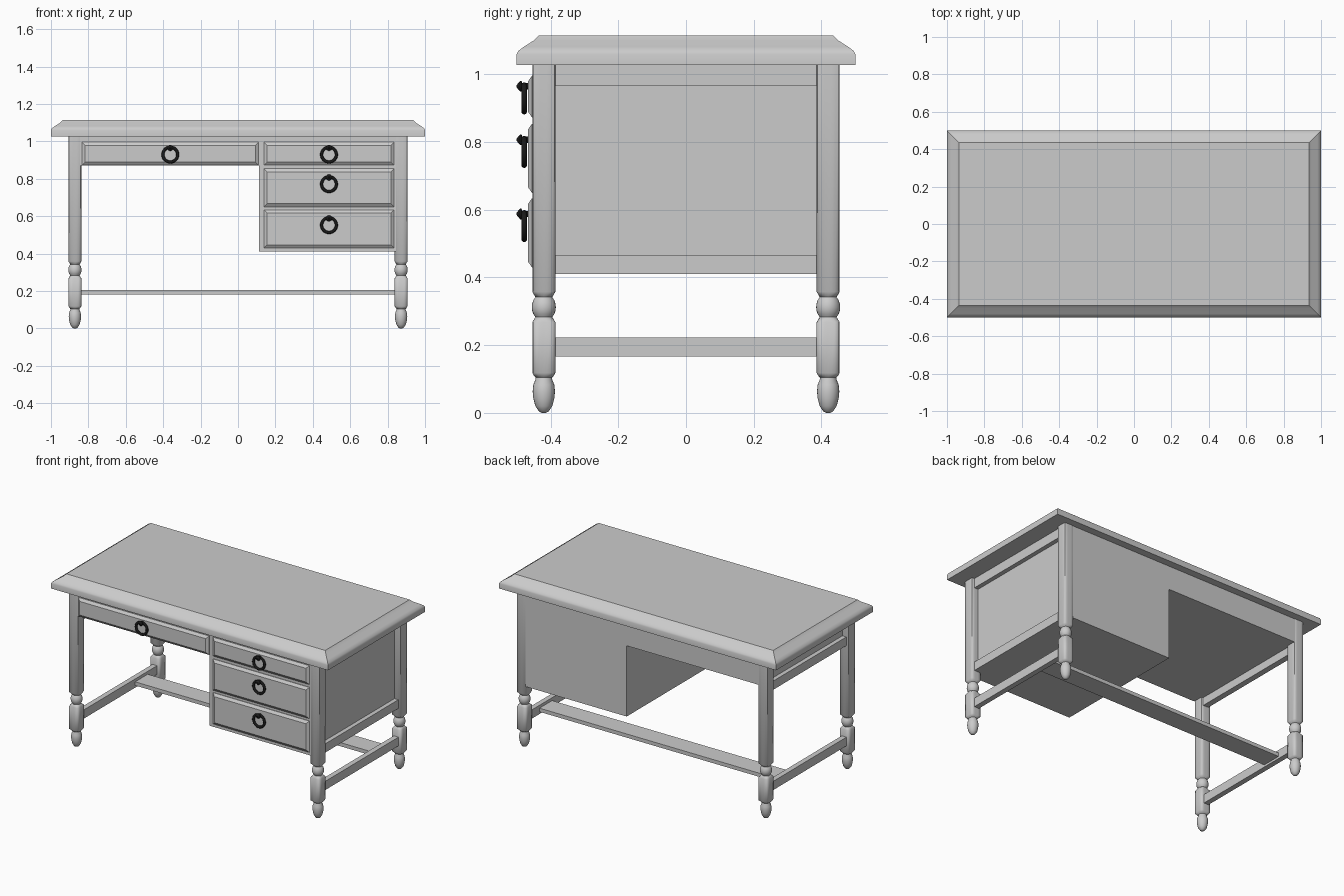
import bpy, bmesh
from math import sin, cos, pi, radians

if "Cube" in bpy.data.objects:
    bpy.data.objects.remove(bpy.data.objects["Cube"])


def finish(bm, name, smooth=None):
    bmesh.ops.recalc_face_normals(bm, faces=bm.faces)
    me = bpy.data.meshes.new(name)
    bm.to_mesh(me)
    bm.free()
    ob = bpy.data.objects.new(name, me)
    bpy.context.collection.objects.link(ob)
    if smooth:
        bpy.ops.object.select_all(action='DESELECT')
        ob.select_set(True)
        bpy.context.view_layer.objects.active = ob
        bpy.ops.object.shade_smooth_by_angle(angle=radians(smooth))
    return ob


def loft(name, rings, smooth=None):
    """Skin a stack of equal-sized point rings and cap both ends."""
    bm = bmesh.new()
    loops = [[bm.verts.new(p) for p in ring] for ring in rings]
    n = len(loops[0])
    for a, b in zip(loops, loops[1:]):
        for i in range(n):
            j = (i + 1) % n
            bm.faces.new((a[i], a[j], b[j], b[i]))
    bm.faces.new(loops[0])
    bm.faces.new(loops[-1])
    return finish(bm, name, smooth)


def box(name, x0, x1, y0, y1, z0, z1):
    return loft(name, [[(x0, y0, z), (x1, y0, z), (x1, y1, z), (x0, y1, z)]
                       for z in (z0, z1)])


# Desk top with a moulded edge: (inset, height)
edge = [(0, 1.027), (0, 1.06), (.004, 1.069), (.02, 1.081), (.05, 1.1), (.065, 1.115)]
loft("desk_top", [[(-1 + d, -.5 + d, z), (1 - d, -.5 + d, z),
                   (1 - d, .5 - d, z), (-1 + d, .5 - d, z)] for d, z in edge], 40)

# Legs: (height, half width, corner reach); reach 1 is round, 1.3 is a softened square
SQ = 1.3
profile = [(0, .006, 1), (.004, .014, 1), (.02, .025, 1), (.043, .031, 1),
           (.063, .033, 1), (.083, .031, 1), (.098, .025, 1), (.104, .024, 1),
           (.108, .028, 1.1), (.118, .034, SQ), (.268, .034, SQ), (.278, .028, 1.1),
           (.283, .025, 1), (.292, .031, 1), (.302, .0345, 1), (.312, .0355, 1),
           (.322, .0345, 1), (.333, .031, 1), (.342, .025, 1), (.347, .028, 1.1),
           (.358, .034, SQ), (1.03, .034, SQ)]


def leg_ring(z, h, k):
    pts = []
    for i in range(24):
        a = 2 * pi * i / 24
        r = h * min(k, 1 / max(abs(cos(a)), abs(sin(a))))
        pts.append((r * cos(a), r * sin(a), z))
    return pts


leg = loft("leg", [leg_ring(*p) for p in profile], 50)
leg.location = (-.872, -.42, 0)
for x, y in ((.872, -.42), (-.872, .42), (.872, .42)):
    other = leg.copy()
    other.location = (x, y, 0)
    bpy.context.collection.objects.link(other)

# Carcass: wide drawer box and tall drawer pedestal
box("wide_drawer_box", -.86, .112, -.452, .452, .872, 1.03)
box("drawer_pedestal", .112, .86, -.452, .452, .41, 1.03)

# Side rails and stretchers
for s, low in ((-1, .82), (1, .41)):
    x0, x1 = sorted((s * .85, s * .888))
    box("side_top_rail", x0, x1, -.42, .42, .965, 1.03)
    box("side_bottom_rail", x0, x1, -.42, .42, low, low + .057)
    x0, x1 = sorted((s * .855, s * .889))
    box("side_stretcher", x0, x1, -.42, .42, .166, .223)
box("long_stretcher", -.872, .872, .16, .29, .18, .204)

# Drawer fronts with bevelled edges, each with a knob and ring pull
black = bpy.data.materials.new("black_metal")
black.diffuse_color = (.01, .01, .01, 1)
black.use_nodes = True
black.node_tree.nodes["Principled BSDF"].inputs["Base Color"].default_value = black.diffuse_color


def ring_pull(x, z):
    knob = [(-.465, .009), (-.484, .009), (-.486, .016), (-.49, .016), (-.5, .004)]
    k = loft("pull_knob", [[(x + r * cos(i * pi / 8), y, z + r * sin(i * pi / 8))
                            for i in range(16)] for y, r in knob], 30)
    bpy.ops.mesh.primitive_torus_add(major_radius=.0395, minor_radius=.008,
                                     major_segments=32, minor_segments=10,
                                     location=(x, -.478, z - .036),
                                     rotation=(pi / 2, 0, 0))
    t = bpy.context.object
    t.name = "pull_ring"
    bpy.ops.object.shade_smooth()
    for ob in (k, t):
        ob.data.materials.append(black)


drawers = [(-.834, .11, .873, .996, .965), (.139, .834, .873, .996, .965),
           (.139, .834, .65, .854, .807), (.139, .834, .43, .634, .588)]
for x0, x1, z0, z1, zk in drawers:
    loft("drawer_front", [[(x0 + d, y, z0 + d), (x1 - d, y, z0 + d),
                           (x1 - d, y, z1 - d), (x0 + d, y, z1 - d)]
                          for d, y in ((0, -.44), (0, -.455), (.017, -.467))])
    ring_pull((x0 + x1) / 2, zk)
